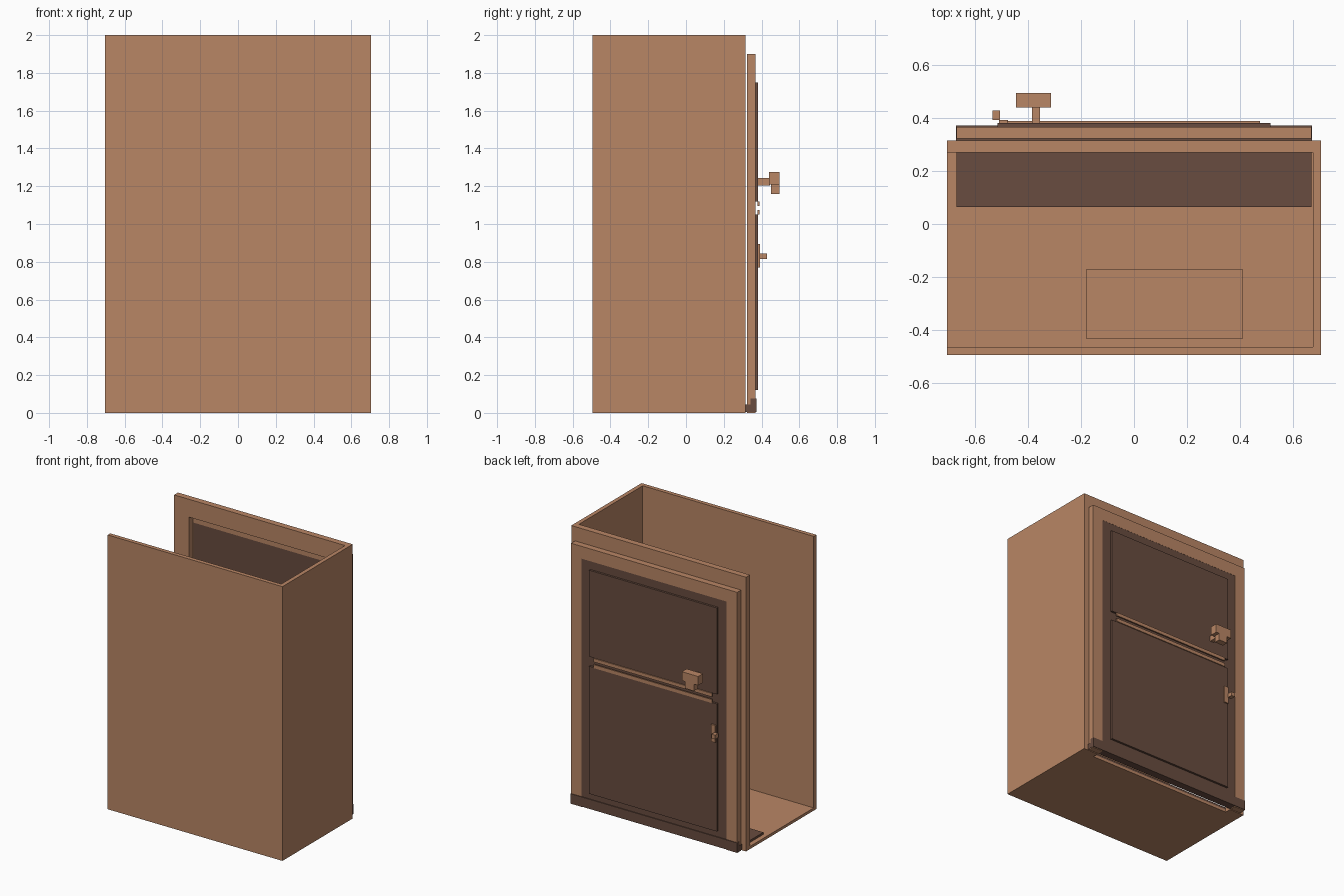
import bpy
import bmesh

cube = bpy.data.objects.get("Cube")
if cube:
    bpy.data.objects.remove(cube)


def material(name, color):
    m = bpy.data.materials.new(name)
    m.use_nodes = True
    m.diffuse_color = (*color, 1)
    m.node_tree.nodes["Principled BSDF"].inputs["Base Color"].default_value = (*color, 1)
    return m


light = material("light wood", (0.485, 0.238, 0.13))
dark = material("dark wood", (0.138, 0.072, 0.05))


def finish(bm, name, mat):
    bmesh.ops.recalc_face_normals(bm, faces=bm.faces)
    mesh = bpy.data.meshes.new(name)
    bm.to_mesh(mesh)
    bm.free()
    mesh.materials.append(mat)
    ob = bpy.data.objects.new(name, mesh)
    bpy.context.collection.objects.link(ob)
    return ob


def box(name, mat, xs, ys, zs):
    """Box given by its x, y and z ranges."""
    bm = bmesh.new()
    bmesh.ops.create_cube(bm, size=1)
    for v in bm.verts:
        v.co = [r[0] if c < 0 else r[1] for c, r in zip(v.co, (xs, ys, zs))]
    return finish(bm, name, mat)


def extrude(name, mat, points, axis, start, end):
    """Extrude a 2D outline along one axis."""
    bm = bmesh.new()
    verts = []
    for p in points:
        co = list(p)
        co.insert(axis, start)
        verts.append(bm.verts.new(co))
    face = bm.faces.new(verts)
    out = bmesh.ops.extrude_face_region(bm, geom=[face])
    for v in out["geom"]:
        if isinstance(v, bmesh.types.BMVert):
            v.co[axis] = end
    return finish(bm, name, mat)


def arch(name, mat, half, top, in_half, in_top, ys):
    """Wall or casing with a doorway reaching the ground."""
    pts = [(-half, 0), (-half, top), (half, top), (half, 0),
           (in_half, 0), (in_half, in_top), (-in_half, in_top), (-in_half, 0)]
    return extrude(name, mat, pts, 1, *ys)


W = 0.705
DOOR = 0.585

# Room shell, open on top and on one side
box("front_wall", light, (-W, W), (-0.495, -0.465), (0, 2))
box("side_wall", light, (0.675, W), (-0.465, 0.27), (0, 2))
box("floor", light, (-W, 0.675), (-0.465, 0.27), (0, 0.02))
arch("back_wall", light, W, 2, DOOR, 1.87, (0.27, 0.315))

# Floor pieces
box("floor_mat", dark, (-0.67, 0.67), (0.065, 0.27), (0.02, 0.035))
box("floor_plate", light, (-0.18, 0.41), (-0.435, -0.17), (0.02, 0.028))

# Door with casing and sill
arch("door_casing", light, 0.67, 1.9, DOOR, 1.81, (0.322, 0.367))
box("door", dark, (-DOOR, DOOR), (0.322, 0.366), (0.01, 1.81))
extrude("door_sill", dark,
        [(0.315, 0.005), (0.372, 0.005), (0.372, 0.075), (0.342, 0.075),
         (0.342, 0.045), (0.315, 0.045)], 0, -0.672, 0.672)

# Raised panels and the two rails between them
for name, zs in (("lower", (0.12, 1.05)), ("upper", (1.12, 1.75))):
    box(name + "_panel", dark, (-0.515, 0.515), (0.366, 0.381), zs)
for name, zs in (("lower", (1.05, 1.075)), ("upper", (1.095, 1.12))):
    box(name + "_rail", light, (-0.48, 0.475), (0.378, 0.388), zs)

# Handle
box("handle_stem", light, (-0.385, -0.355), (0.375, 0.445), (1.205, 1.243))
box("handle_head", light, (-0.445, -0.313), (0.44, 0.495), (1.21, 1.275))
box("handle_lower_block", light, (-0.41, -0.34), (0.45, 0.495), (1.16, 1.21))

# Lock
box("lock_plate", light, (-0.51, -0.475), (0.38, 0.392), (0.77, 0.895))
box("lock_knob", light, (-0.535, -0.505), (0.392, 0.428), (0.815, 0.845))
